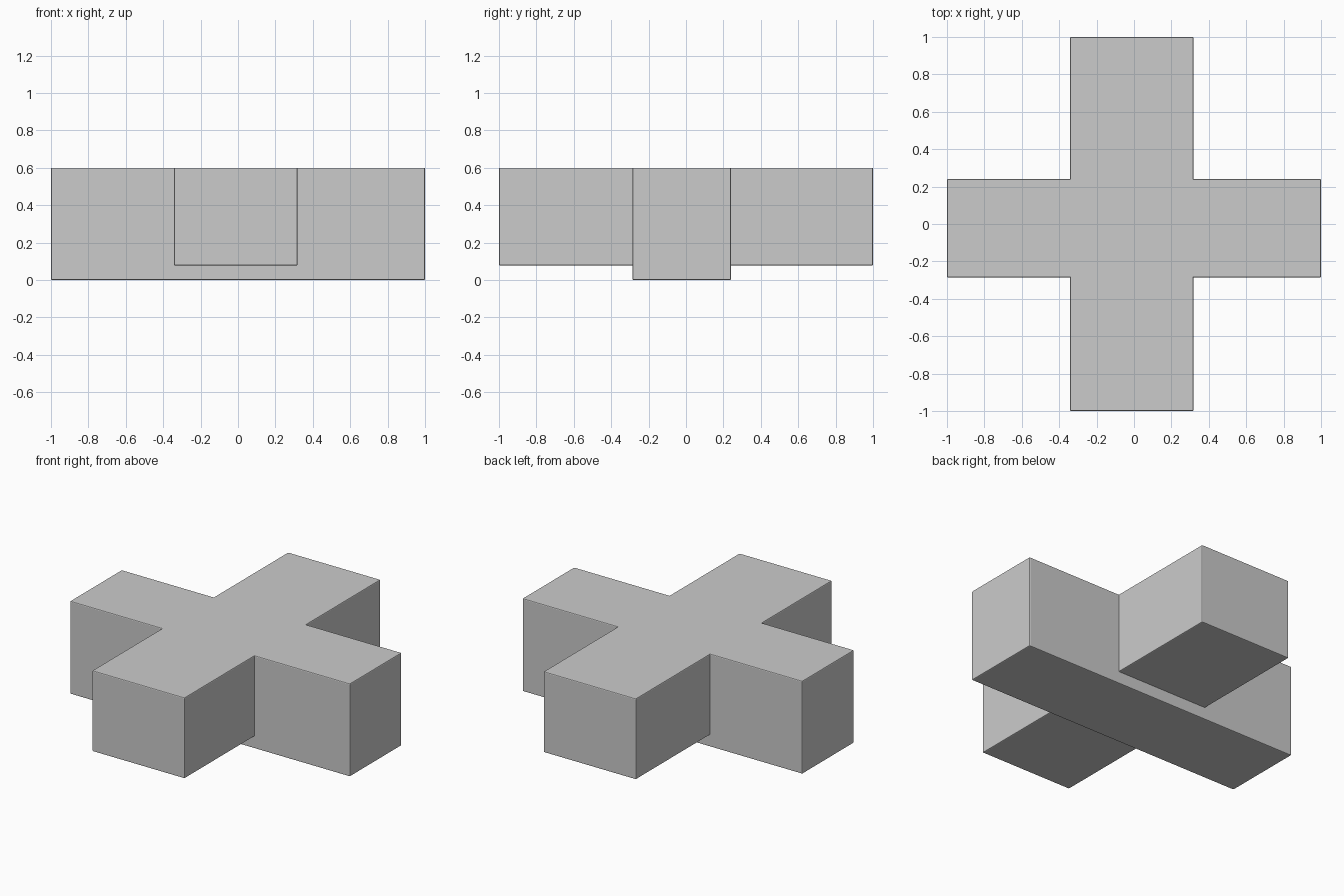
import bpy

if "Cube" in bpy.data.objects:
    bpy.data.objects.remove(bpy.data.objects["Cube"])


def beam(name, x, y, z):
    """Box spanning the given (min, max) ranges, with a tiny edge bevel."""
    spans = (x, y, z)
    bpy.ops.mesh.primitive_cube_add(size=1, location=[(a + b) / 2 for a, b in spans])
    ob = bpy.context.object
    ob.name = name
    ob.scale = [b - a for a, b in spans]
    bpy.ops.object.transform_apply(location=False, rotation=False, scale=True)
    bevel = ob.modifiers.new("edge_bevel", "BEVEL")
    bevel.width = 0.006
    bevel.segments = 2
    return ob


# Deeper beam running left to right
beam("cross_beam", (-1, 1), (-0.286, 0.241), (0, 0.6))
# Shallower, wider beam running front to back, flush on top
beam("long_beam", (-0.342, 0.318), (-1, 1), (0.078, 0.6))
